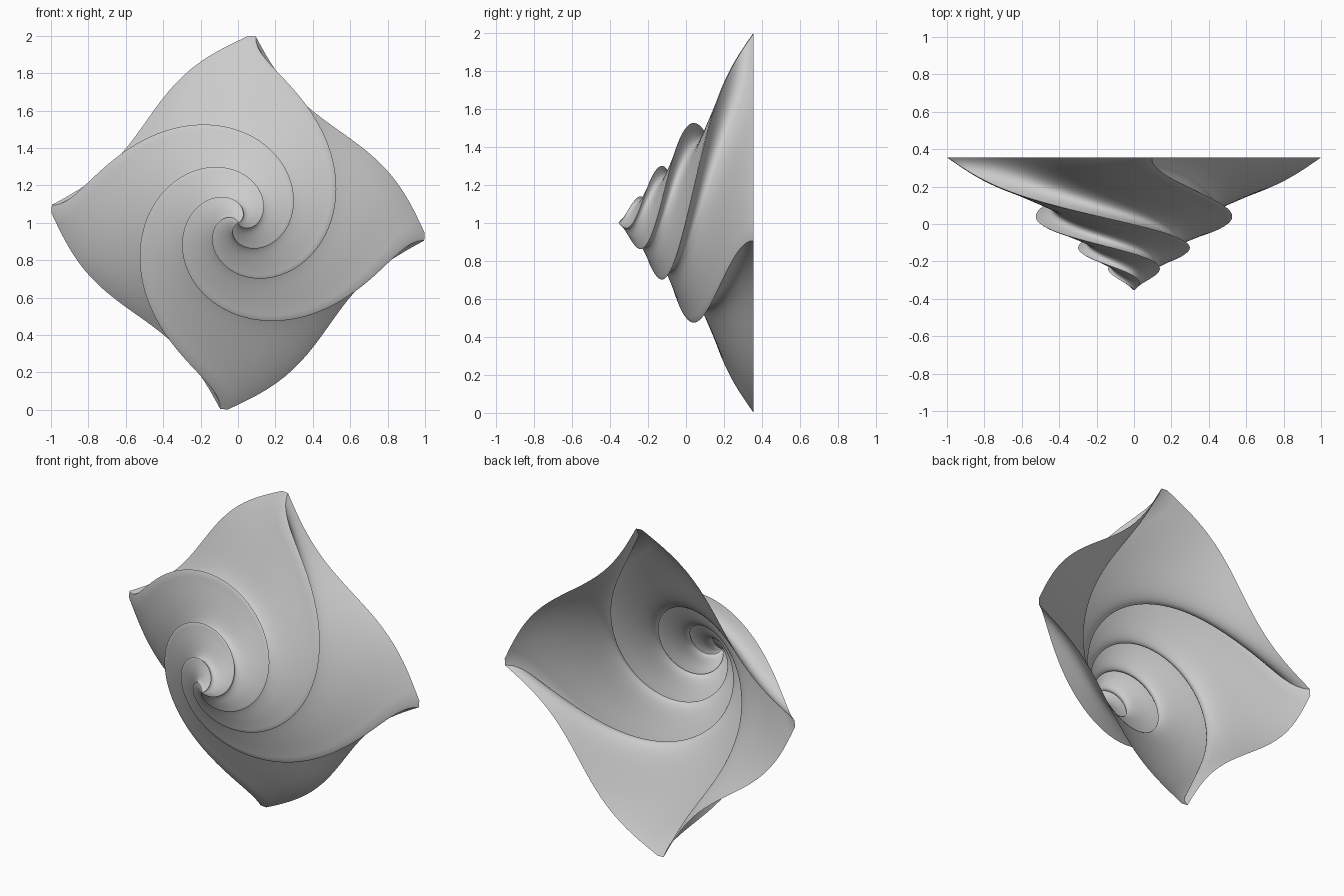
import bpy
import math
from mathutils import Vector, Matrix

if "Cube" in bpy.data.objects:
    bpy.data.objects.remove(bpy.data.objects["Cube"])

RINGS = 110         # steps from tip to open rim
STEPS = 24          # points along each of the four sides
HALF_DEPTH = 0.355
CORNER = 1.02       # corner radius before the small blunt cut
RIM_ANGLE = math.radians(85.7)
TWIST = math.radians(332)


# Cross-section: blunt-cornered square whose sides swell then dip (pinwheel)
def section():
    pts = []
    for k in range(4):
        a = Vector((CORNER, 0)) @ Matrix.Rotation(-k * math.pi / 2, 2)
        b = Vector((CORNER, 0)) @ Matrix.Rotation(-(k + 1) * math.pi / 2, 2)
        out = (a + b).normalized()
        for i in range(STEPS + 1):
            u = 0.02 + 0.96 * i / STEPS
            v = i / STEPS
            swell = 0.055 * math.sin(2 * math.pi * v) + 0.015 * math.sin(math.pi * v)
            p = a.lerp(b, u) + out * swell
            pts.append((p.length, math.atan2(p.y, p.x)))
    # make sure the profile runs counter-clockwise
    d = (pts[5][1] - pts[0][1] + math.pi) % (2 * math.pi) - math.pi
    if d < 0:
        pts = [(r, a) for r, a in section_ccw()]
    return pts


def section_ccw():
    pts = []
    for k in range(4):
        a0, a1 = k * math.pi / 2, (k + 1) * math.pi / 2
        a = Vector((math.cos(a0), math.sin(a0))) * CORNER
        b = Vector((math.cos(a1), math.sin(a1))) * CORNER
        out = (a + b).normalized()
        for i in range(STEPS + 1):
            v = i / STEPS
            swell = 0.055 * math.sin(2 * math.pi * v) + 0.015 * math.sin(math.pi * v)
            p = a.lerp(b, 0.02 + 0.96 * v) + out * swell
            pts.append((p.length, math.atan2(p.y, p.x)))
    return pts


# Shell: section grows linearly from tip to rim, twist easing out at the rim
profile = section_ccw()
n = len(profile)
verts = [(0, -HALF_DEPTH, 1)]
faces = []
for ring in range(1, RINGS + 1):
    s = (ring / RINGS) ** 1.3
    turn = RIM_ANGLE - TWIST * (1 - s) ** 2
    y = -HALF_DEPTH + 2 * HALF_DEPTH * s
    for r, a in profile:
        verts.append((s * r * math.cos(a + turn), y, 1 + s * r * math.sin(a + turn)))
    for j in range(n):
        k = (j + 1) % n
        o = 1 + (ring - 1) * n
        if ring == 1:
            faces.append((0, o + j, o + k))
        else:
            faces.append((o - n + j, o + j, o + k, o - n + k))

mesh = bpy.data.meshes.new("spiral_shell")
mesh.from_pydata(verts, [], faces)
mesh.update()
shell = bpy.data.objects.new("spiral_shell", mesh)
bpy.context.collection.objects.link(shell)
bpy.context.view_layer.objects.active = shell
shell.select_set(True)
bpy.ops.object.shade_smooth_by_angle(angle=math.radians(30))
